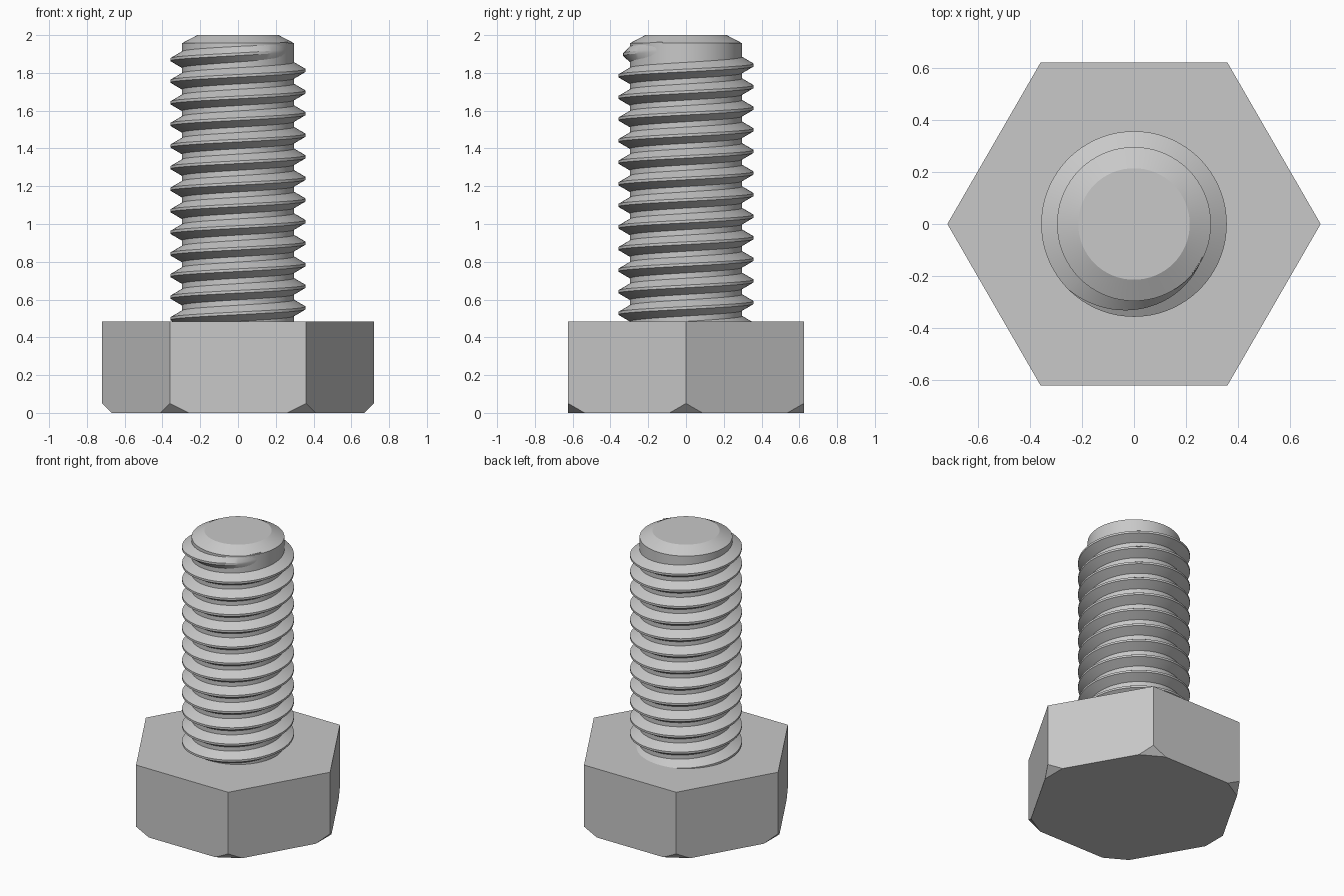
import bpy
import bmesh
from math import cos, sin, pi, tau, radians
from mathutils import Vector

cube = bpy.data.objects.get("Cube")
if cube:
    bpy.data.objects.remove(cube, do_unlink=True)

# Main dimensions
HEAD_R, HEAD_H, CHAMFER = 0.72, 0.485, 0.05
ROOT_R, CREST_R, TIP_R = 0.297, 0.358, 0.215
PITCH, CREST_Z = 0.1143, 1.813   # height of the last full crest on the +x side
STEPS = 72                       # divisions per turn

steel = bpy.data.materials.new("steel grey")
steel.use_nodes = True
GREY = (0.58, 0.58, 0.58, 1)
steel.diffuse_color = GREY
steel.node_tree.nodes["Principled BSDF"].inputs["Base Color"].default_value = GREY


def finish(name, bm, smooth=True):
    """Turn a bmesh into a named object with the steel material."""
    bmesh.ops.recalc_face_normals(bm, faces=bm.faces[:])
    mesh = bpy.data.meshes.new(name)
    bm.to_mesh(mesh)
    bm.free()
    mesh.materials.append(steel)
    obj = bpy.data.objects.new(name, mesh)
    bpy.context.collection.objects.link(obj)
    if smooth:
        bpy.ops.object.select_all(action="DESELECT")
        obj.select_set(True)
        bpy.context.view_layer.objects.active = obj
        bpy.ops.object.shade_smooth_by_angle(angle=radians(25))
    return obj


def polar(r, a, z):
    return Vector((r * cos(a), r * sin(a), z))


def bridge(bm, rows):
    """Skin consecutive closed rows of vertices."""
    for lower, upper in zip(rows, rows[1:]):
        n = len(lower)
        for i in range(n):
            j = (i + 1) % n
            bm.faces.new((lower[i], lower[j], upper[j], upper[i]))


# Hexagonal head, its lower corners cut off by sloping planes
bm = bmesh.new()
angles = [k * tau / 6 for k in range(6)]
rows = [[bm.verts.new(polar(HEAD_R, a, z)) for a in angles] for z in (0, HEAD_H)]
bridge(bm, rows)
for row in rows:
    bm.faces.new(row)
for a in angles:
    cut = bmesh.ops.bisect_plane(
        bm, geom=bm.verts[:] + bm.edges[:] + bm.faces[:],
        plane_co=polar(HEAD_R, a, CHAMFER), plane_no=polar(1, a, -1).normalized(),
        clear_outer=True)
    rim = [g for g in cut["geom_cut"] if isinstance(g, bmesh.types.BMEdge)]
    bmesh.ops.edgenet_fill(bm, edges=rim)
finish("hex_head", bm, smooth=False)

# Plain core of the shaft with its chamfered tip
bm = bmesh.new()
rows = [[bm.verts.new(polar(r, k * tau / STEPS, z)) for k in range(STEPS)]
        for r, z in ((ROOT_R, HEAD_H - 0.05), (ROOT_R, 1.957), (TIP_R, 2.0))]
bridge(bm, rows)
bm.faces.new(rows[0])
bm.faces.new(rows[-1])
finish("shaft_core", bm)

# Right-handed thread ridge: a trapezoid swept up a helix, fading out at the top
SINK = 0.004
FLANK = PITCH * 5 / 16
HALF_CREST = PITCH / 16
HALF_ROOT = HALF_CREST + FLANK * (1 + SINK / (CREST_R - ROOT_R))
END = radians(335)
FADE = radians(110)
TURNS = 12
start = -TURNS * tau
count = int((END - start) / tau * STEPS)

bm = bmesh.new()
rows = []
for k in range(count + 1):
    a = start + (END - start) * k / count
    z = CREST_Z + PITCH * a / tau
    inner = ROOT_R - SINK
    outer = inner + (CREST_R - inner) * max(0.02, min(1, (END - a) / FADE))
    rows.append([bm.verts.new(polar(r, a, z + dz)) for r, dz in (
        (inner, -HALF_ROOT), (outer, -HALF_CREST),
        (outer, HALF_CREST), (inner, HALF_ROOT))])
bridge(bm, rows)
bm.faces.new(rows[0])
bm.faces.new(rows[-1])
finish("screw_thread", bm)
